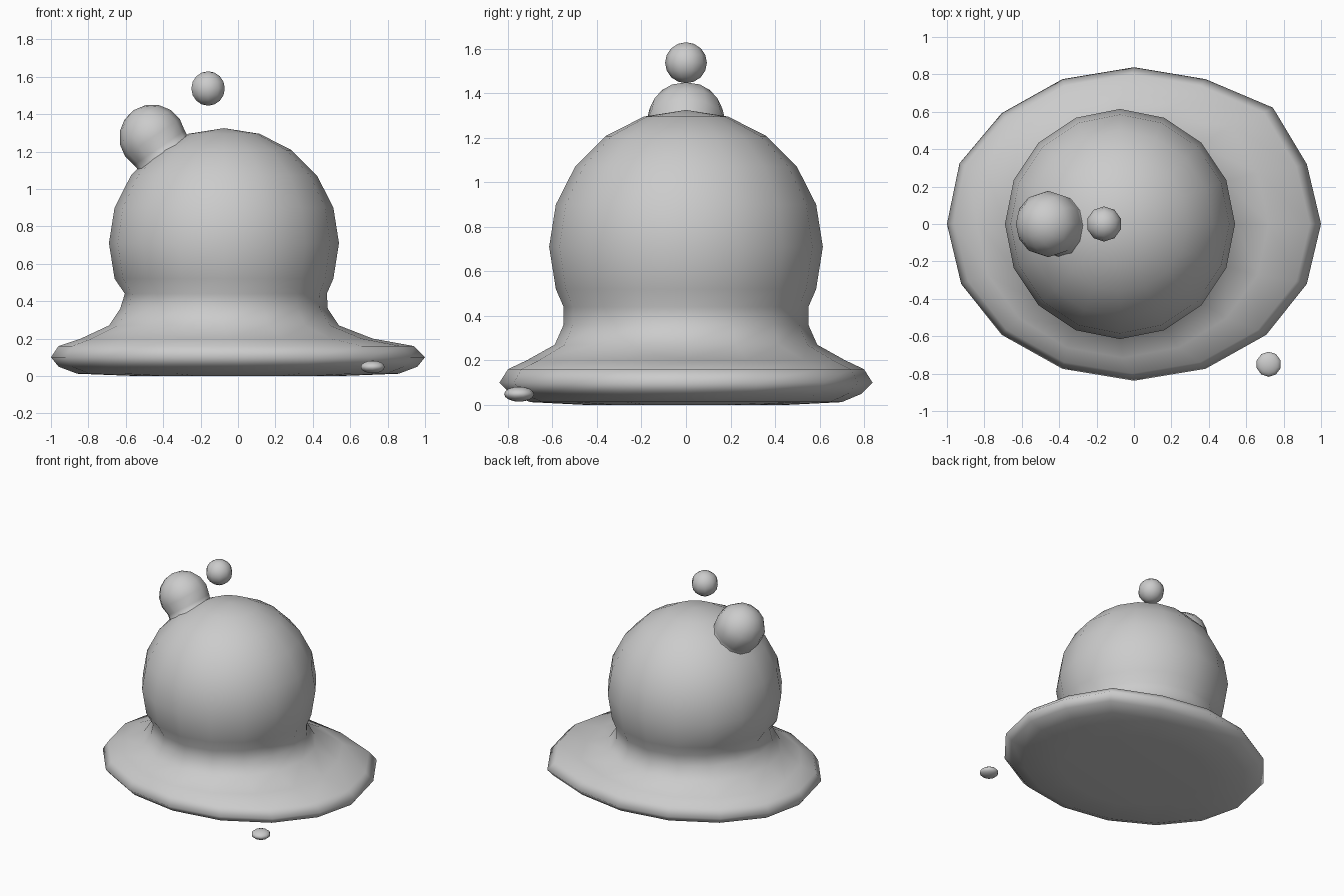
import bpy, bmesh
from math import sin, cos, pi, radians
from mathutils import Vector

if "Cube" in bpy.data.objects:
    bpy.data.objects.remove(bpy.data.objects["Cube"])


def loft(name, rings, segs, tip=None, bulge=None):
    """Skin a stack of elliptical rings (z, centre x, radius x, radius y)."""
    bm = bmesh.new()
    loops = []
    for z, cx, rx, ry in rings:
        loop = []
        for i in range(segs):
            a = 2 * pi * i / segs
            k = bulge.get(i, 1) if bulge and rx > 0.75 else 1
            loop.append(bm.verts.new((cx + k * rx * cos(a), k * ry * sin(a), z)))
        loops.append(loop)
    for lo, hi in zip(loops, loops[1:]):
        for i in range(segs):
            j = (i + 1) % segs
            bm.faces.new((lo[i], lo[j], hi[j], hi[i]))
    bm.faces.new(loops[0][::-1])
    top = bm.verts.new(tip)
    for i in range(segs):
        bm.faces.new((loops[-1][i], loops[-1][(i + 1) % segs], top))
    bmesh.ops.recalc_face_normals(bm, faces=bm.faces)
    mesh = bpy.data.meshes.new(name)
    bm.to_mesh(mesh)
    bm.free()
    mesh.shade_smooth()
    obj = bpy.data.objects.new(name, mesh)
    bpy.context.collection.objects.link(obj)
    return obj


def ball(name, loc, radii, segs=10, rings=8):
    bpy.ops.mesh.primitive_uv_sphere_add(segments=segs, ring_count=rings, location=loc)
    obj = bpy.context.object
    obj.name = name
    obj.scale = radii
    bpy.ops.object.shade_smooth()
    return obj


# Blob body: puddle skirt flowing into a round dome
CX, CZ, R = -0.075, 0.71, 0.615
rings = [
    (0.0, 0.0, 0.55, 0.46),
    (0.012, 0.0, 0.86, 0.70),
    (0.05, 0.0, 0.96, 0.79),
    (0.10, 0.0, 1.00, 0.838),
    (0.16, -0.01, 0.95, 0.80),
    (0.20, -0.06, 0.78, 0.715),
    (0.27, -0.075, 0.615, 0.59),
    (0.36, -0.075, 0.555, 0.55),
    (0.44, -0.065, 0.54, 0.55),
]
for deg in (-18, 0, 18, 36, 54, 72):
    r = R * cos(radians(deg))
    rings.append((CZ + R * sin(radians(deg)), CX, r, r))
loft("blob_body", rings, 16, (CX, 0, CZ + R), bulge={2: 1.05, 7: 1.01})

# Budding bubble with a flared foot, tilted outward from the dome
r = 0.177
bud = [(-0.15, 0.02, 0.20, 0.19), (-0.10, 0.01, 0.165, 0.16)]
for deg in (-22, 0, 22, 45, 67):
    w = r * cos(radians(deg))
    bud.append((r * sin(radians(deg)), 0, w, w))
bubble = loft("budding_bubble", bud, 12, (0, 0, r))
axis = Vector((-0.385, 0, 0.565))
bubble.rotation_mode = 'QUATERNION'
bubble.rotation_quaternion = axis.to_track_quat('Z', 'Y')
bubble.location = (-0.458, 0, 1.275)

# Floating bubble above and small droplet on the ground
ball("floating_bubble", (-0.16, 0, 1.537), (0.094, 0.094, 0.092))
ball("ground_droplet", (0.72, -0.75, 0.048), (0.067, 0.067, 0.034))
